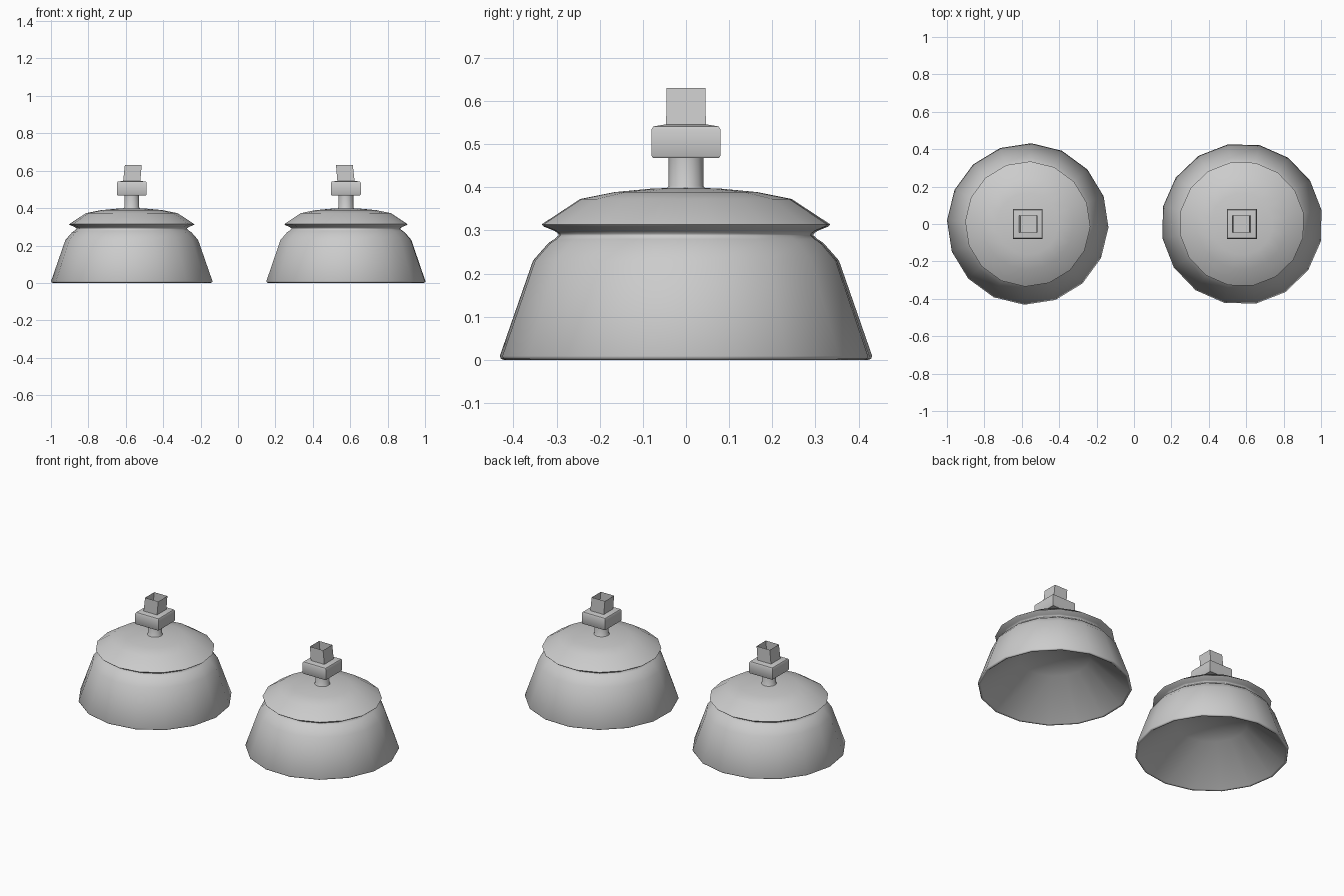
import bpy, bmesh, math
from mathutils import Matrix, Vector

cube = bpy.data.objects.get("Cube")
if cube:
    bpy.data.objects.remove(cube, do_unlink=True)

grey = bpy.data.materials.new("plain grey")
grey.use_nodes = True
grey.diffuse_color = (0.6, 0.6, 0.6, 1)
grey.node_tree.nodes["Principled BSDF"].inputs["Base Color"].default_value = (0.6, 0.6, 0.6, 1)


def lathe(name, profile, x, turn=0, sides=16, smooth=40):
    """Spin a (radius, height) profile around the vertical axis."""
    bm = bmesh.new()
    start = Matrix.Rotation(math.radians(turn), 3, 'Z')
    verts = [bm.verts.new(start @ Vector((r, 0, z))) for r, z in profile]
    edges = [bm.edges.new(pair) for pair in zip(verts, verts[1:])]
    bmesh.ops.spin(bm, geom=verts + edges, axis=(0, 0, 1), cent=(0, 0, 0),
                   angle=math.tau, steps=sides, use_merge=True)
    bmesh.ops.remove_doubles(bm, verts=bm.verts, dist=0.0005)
    bmesh.ops.recalc_face_normals(bm, faces=bm.faces)
    mesh = bpy.data.meshes.new(name)
    bm.to_mesh(mesh)
    bm.free()
    mesh.materials.append(grey)
    obj = bpy.data.objects.new(name, mesh)
    obj.location.x = x
    bpy.context.collection.objects.link(obj)
    bpy.ops.object.select_all(action='DESELECT')
    obj.select_set(True)
    bpy.context.view_layer.objects.active = obj
    bpy.ops.object.shade_smooth_by_angle(angle=math.radians(smooth))
    return obj


# Hollow underside with a shallow peak
HOLLOW = [(0, 0.215), (0.2, 0.19), (0.415, 0.004)]
# Rounded rim, outer wall, shoulder and notch
WALL = [(0.422, 0), (0.429, 0.002), (0.432, 0.009), (0.355, 0.23),
        (0.319, 0.271), (0.305, 0.28), (0.296, 0.288), (0.296, 0.292)]
# Domed cap with an overhanging sharp edge
CAP = [(0.305, 0.299), (0.33, 0.309), (0.335, 0.314),
       (0.245, 0.373), (0.165, 0.389), (0.08, 0.397), (0, 0.4)]
# Round stem, slightly flared at the foot
STEM = [(0.045, 0.396), (0.04, 0.404), (0.04, 0.474), (0, 0.474)]
# Half widths of the square holder: bottom plate, block, sloped top, open socket
HOLDER = [(0.028, 0.468), (0.076, 0.468), (0.08, 0.473), (0.08, 0.534),
          (0.076, 0.541), (0.046, 0.546), (0.045, 0.63)]


def lamp(side, x, turn, lean):
    lathe(side + "_shade", HOLLOW + WALL + CAP, x, turn, smooth=60)
    lathe(side + "_stem", STEM, x)
    square = [(r * math.sqrt(2), z) for r, z in HOLDER]
    holder = lathe(side + "_holder", square, x, 45, 4, 50)
    # The socket mouth leans slightly
    for v in holder.data.vertices:
        if v.co.z > 0.6:
            v.co.x += lean


lamp("right", -0.568, -2.5, 0.008)
lamp("left", 0.577, 10, -0.008)
